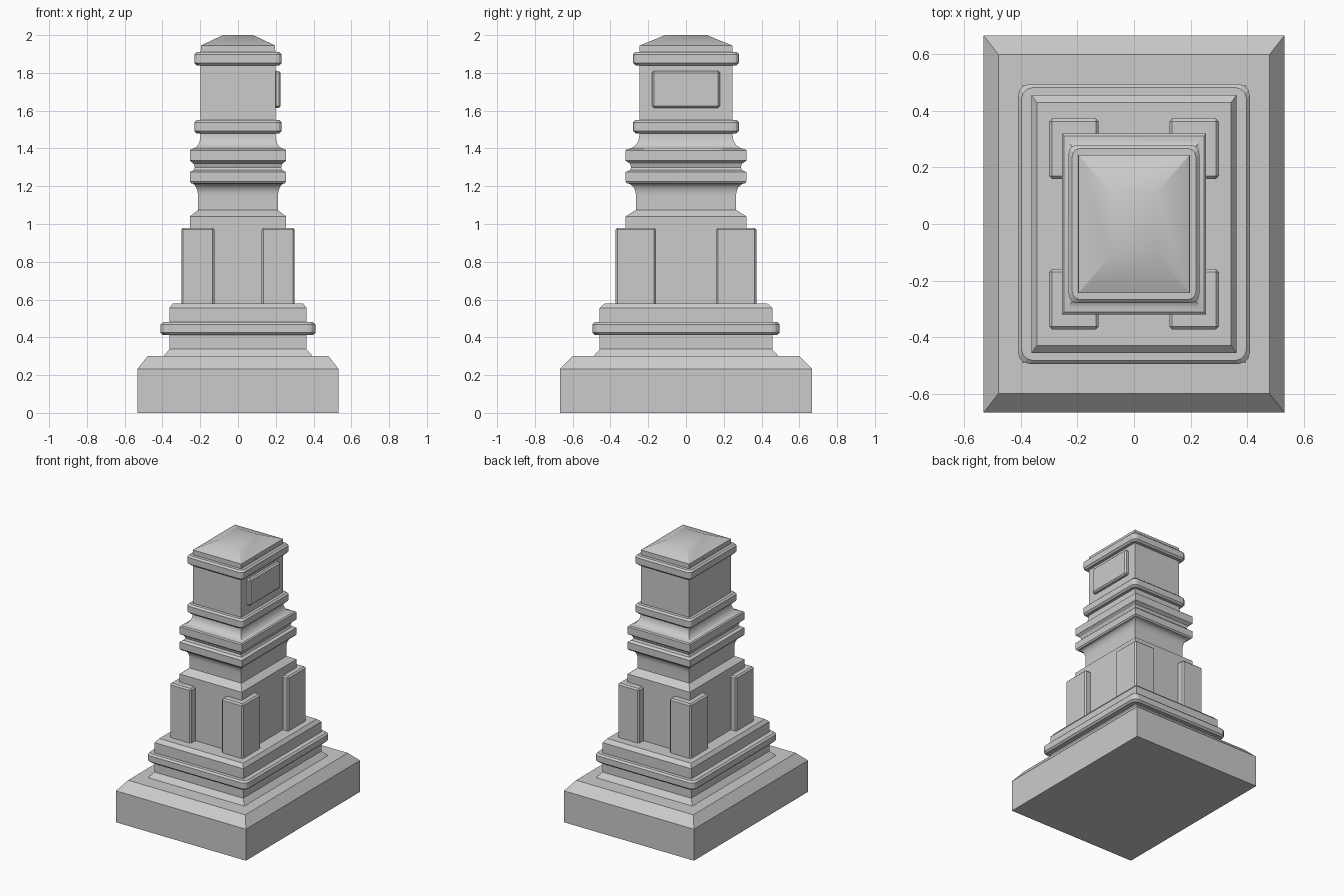
import bpy, bmesh, math

if "Cube" in bpy.data.objects:
    bpy.data.objects.remove(bpy.data.objects["Cube"])


def section(hx, hy, z, r=0.0, seg=3):
    """Rectangle outline at height z, corners optionally rounded."""
    if r == 0:
        return [(hx, hy, z), (-hx, hy, z), (-hx, -hy, z), (hx, -hy, z)]
    pts = []
    for q, (sx, sy) in enumerate([(1, 1), (-1, 1), (-1, -1), (1, -1)]):
        for i in range(seg + 1):
            a = math.pi / 2 * (q + i / seg)
            pts.append((sx * (hx - r) + r * math.cos(a),
                        sy * (hy - r) + r * math.sin(a), z))
    return pts


def loft(name, profile, r=0.0):
    """Stack of rectangular sections (half x, half y, z), capped at both ends."""
    bm = bmesh.new()
    rings = [[bm.verts.new(p) for p in section(*s, r)] for s in profile]
    n = len(rings[0])
    for a, b in zip(rings, rings[1:]):
        for i in range(n):
            j = (i + 1) % n
            bm.faces.new((a[i], a[j], b[j], b[i]))
    bm.faces.new(rings[0][::-1])
    bm.faces.new(rings[-1])
    return finish(name, bm)


def finish(name, bm):
    bmesh.ops.recalc_face_normals(bm, faces=bm.faces[:])
    me = bpy.data.meshes.new(name)
    bm.to_mesh(me)
    bm.free()
    ob = bpy.data.objects.new(name, me)
    bpy.context.collection.objects.link(ob)
    return ob


def band(name, hx, hy, z0, z1, r, c=0.012):
    """Chamfered moulding with rounded corners."""
    return loft(name, [(hx - c, hy - c, z0), (hx, hy, z0 + c),
                       (hx, hy, z1 - c), (hx - c, hy - c, z1)], r)


def cove(inner, outer, z_in, z_out, steps=6):
    """Concave quarter curve, vertical at inner, flaring to outer."""
    out = []
    for i in range(steps + 1):
        a = math.pi / 2 * i / steps
        k = 1 - math.cos(a)
        out.append((inner[0] + (outer[0] - inner[0]) * k,
                    inner[1] + (outer[1] - inner[1]) * k,
                    z_in + (z_out - z_in) * math.sin(a)))
    return out


def box(name, x0, x1, y0, y1, z0, z1, bevel):
    bm = bmesh.new()
    bmesh.ops.create_cube(bm, size=1)
    for v in bm.verts:
        v.co = (x1 if v.co.x > 0 else x0, y1 if v.co.y > 0 else y0,
                z1 if v.co.z > 0 else z0)
    ob = finish(name, bm)
    m = ob.modifiers.new("edge", 'BEVEL')
    m.width, m.segments = bevel, 1
    return ob


def smooth(ob):
    bpy.ops.object.select_all(action='DESELECT')
    ob.select_set(True)
    bpy.context.view_layer.objects.active = ob
    bpy.ops.object.shade_smooth_by_angle(angle=math.radians(30))


# Base slab and stepped plinth
loft("base_slab", [(.532, .667, 0), (.532, .667, .233), (.48, .60, .30)])
loft("plinth", [(.395, .49, .295), (.395, .49, .30), (.363, .457, .337),
                (.363, .457, .555), (.344, .43, .58)])
band("plinth_band", .41, .495, .413, .48, .04)

# Square shaft and its four corner pillars
loft("shaft", [(.255, .32, .57), (.255, .32, 1.04), (.21, .265, 1.075)])
for sx in (-1, 1):
    for sy in (-1, 1):
        xs, ys = sorted((sx * .125, sx * .30)), sorted((sy * .16, sy * .373))
        box("corner_pillar", *xs, *ys, .57, .98, .01)

# Waisted neck with two mouldings and a groove between them
neck = [(.212, .265, 1.06)]
neck += cove((.212, .265), (.247, .312), 1.15, 1.215)
neck += [(.255, .32, 1.225), (.255, .32, 1.275), (.235, .297, 1.285),
         (.228, .29, 1.30), (.235, .297, 1.32), (.255, .32, 1.335),
         (.255, .32, 1.39)]
neck += cove((.198, .247), (.247, .312), 1.47, 1.397)[::-1]
neck += [(.198, .247, 1.49)]
smooth(loft("neck", neck))

# Head block, its two bands and the hipped cap
loft("head", [(.198, .245, 1.48), (.198, .245, 1.92)])
band("lower_head_band", .231, .28, 1.48, 1.55, .03)
band("upper_head_band", .231, .28, 1.84, 1.91, .03)
smooth(loft("cap", [(.197, .245, 1.90), (.197, .245, 1.945), (.08, .11, 2.0)]))

# Plaque on the right side
box("plaque", .19, .226, -.18, .18, 1.615, 1.81, .01)
